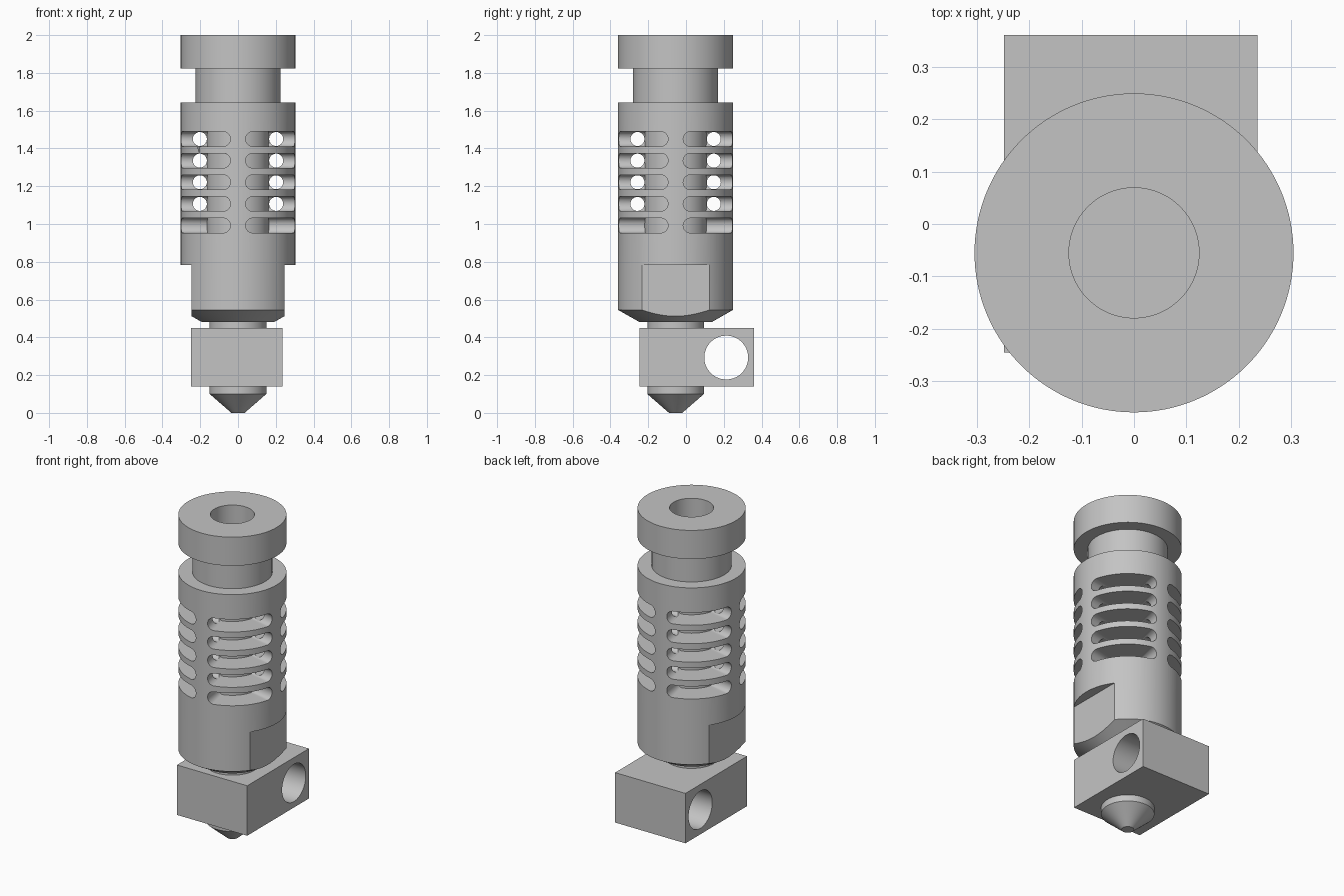
import bpy, bmesh
from math import sin, cos, pi, radians
from mathutils import Matrix, Vector

AXIS_Y = -0.055      # y of the turned parts' axis
R = 0.304            # outer radius of the barrel

cube = bpy.data.objects.get("Cube")
if cube:
    bpy.data.objects.remove(cube, do_unlink=True)

metal = bpy.data.materials.new("grey metal")
metal.use_nodes = True
colour = (0.55, 0.55, 0.55, 1)
metal.diffuse_color = colour
metal.node_tree.nodes["Principled BSDF"].inputs["Base Color"].default_value = colour


def make(name, bm):
    """Turn a bmesh into a linked object."""
    bmesh.ops.remove_doubles(bm, verts=bm.verts, dist=1e-5)
    bmesh.ops.recalc_face_normals(bm, faces=bm.faces)
    mesh = bpy.data.meshes.new(name)
    bm.to_mesh(mesh)
    bm.free()
    mesh.materials.append(metal)
    obj = bpy.data.objects.new(name, mesh)
    bpy.context.collection.objects.link(obj)
    return obj


def turned(name, profile, steps=128):
    """Spin an (r, z) profile around the main axis."""
    bm = bmesh.new()
    verts = [bm.verts.new((r, AXIS_Y, z)) for r, z in profile]
    edges = [bm.edges.new(pair) for pair in zip(verts, verts[1:])]
    bmesh.ops.spin(bm, geom=verts + edges, cent=(0, AXIS_Y, 0), axis=(0, 0, 1),
                   angle=2 * pi, steps=steps, use_merge=True)
    return make(name, bm)


def add_box(bm, low, high):
    low, high = Vector(low), Vector(high)
    size = Matrix.Diagonal((high - low).to_4d())
    size[3][3] = 1
    bmesh.ops.create_cube(bm, size=1, matrix=Matrix.Translation((low + high) / 2) @ size)


def add_rod(bm, centre, radius, length, along, segments=48):
    turn = Matrix.Rotation(pi / 2, 4, "Y" if along == "x" else "X")
    bmesh.ops.create_cone(bm, cap_ends=True, segments=segments, radius1=radius,
                          radius2=radius, depth=length,
                          matrix=Matrix.Translation(centre) @ turn)


def add_slot(bm, middle, z, half=0.039, inner=0.165, outer=0.36):
    """Curved slot with round ends, cut radially down to the core."""
    end = radians(37.4)
    cap = half / R
    columns = [(-end + cap - cap * cos(a), half * sin(a))
               for a in (i * pi / 20 for i in range(11))]
    straight = end - cap
    columns += [(-straight + 2 * straight * i / 16, half) for i in range(1, 16)]
    columns += [(-t, h) for t, h in reversed(columns[:11])]
    rings = []
    for t, h in columns:
        c, s = cos(middle + t), sin(middle + t)
        rings.append([bm.verts.new((r * c, AXIS_Y + r * s, z + k * h))
                      for r, k in ((inner, 1), (outer, 1), (outer, -1), (inner, -1))])
    for a, b in zip(rings, rings[1:]):
        for i in range(4):
            j = (i + 1) % 4
            bm.faces.new((a[i], a[j], b[j], b[i]))


def cut(target, bm):
    cutter = make("cutter", bm)
    cutter.hide_render = True
    mod = target.modifiers.new("cut", "BOOLEAN")
    mod.operation = "DIFFERENCE"
    mod.solver = "EXACT"
    mod.object = cutter
    bpy.context.view_layer.objects.active = target
    bpy.ops.object.modifier_apply(modifier=mod.name)
    bpy.data.objects.remove(cutter, do_unlink=True)


def finish(obj):
    bpy.ops.object.select_all(action="DESELECT")
    obj.select_set(True)
    bpy.context.view_layer.objects.active = obj
    bpy.ops.object.shade_smooth_by_angle(angle=radians(25))


# Barrel with mounting collar, neck, top bore and chamfered foot
barrel = turned("heat_sink_barrel", [
    (0, 0.48), (0.19, 0.48), (R, 0.545), (R, 1.643), (0.225, 1.643),
    (0.225, 1.822), (R, 1.822), (R, 2), (0.124, 2), (0.124, 1.6), (0, 1.6)])

# Wrench flats on both sides of the foot
bm = bmesh.new()
for side in (-1, 1):
    xs = sorted((side * 0.246, side * 0.4))
    add_box(bm, (xs[0], -0.5, 0.4), (xs[1], 0.5, 0.783))
cut(barrel, bm)

# Five rows of four cooling slots
rows = [0.992 + 0.1145 * i for i in range(5)]
bm = bmesh.new()
for z in rows:
    for quarter in range(4):
        add_slot(bm, radians(45 + 90 * quarter), z)
cut(barrel, bm)

# Round holes through the pillars of the upper four rows
bm = bmesh.new()
for z in rows[1:]:
    for side in (-1, 1):
        add_rod(bm, (side * 0.202, AXIS_Y, z), 0.037, 0.2, "y")
        add_rod(bm, (0, AXIS_Y + side * 0.202, z), 0.037, 0.2, "x")
cut(barrel, bm)
finish(barrel)

# Heat break between barrel and block
finish(turned("heat_break", [(0, 0.44), (0.15, 0.44), (0.15, 0.49), (0, 0.49)]))

# Heater block with a cross hole
bm = bmesh.new()
add_box(bm, (-0.248, -0.245, 0.14), (0.235, 0.36, 0.45))
block = make("heater_block", bm)
bm = bmesh.new()
add_rod(bm, (0, 0.213, 0.293), 0.116, 1, "x", 96)
cut(block, bm)
finish(block)

# Nozzle
finish(turned("nozzle", [(0, 0), (0.035, 0), (0.15, 0.1), (0.15, 0.15), (0, 0.15)]))
